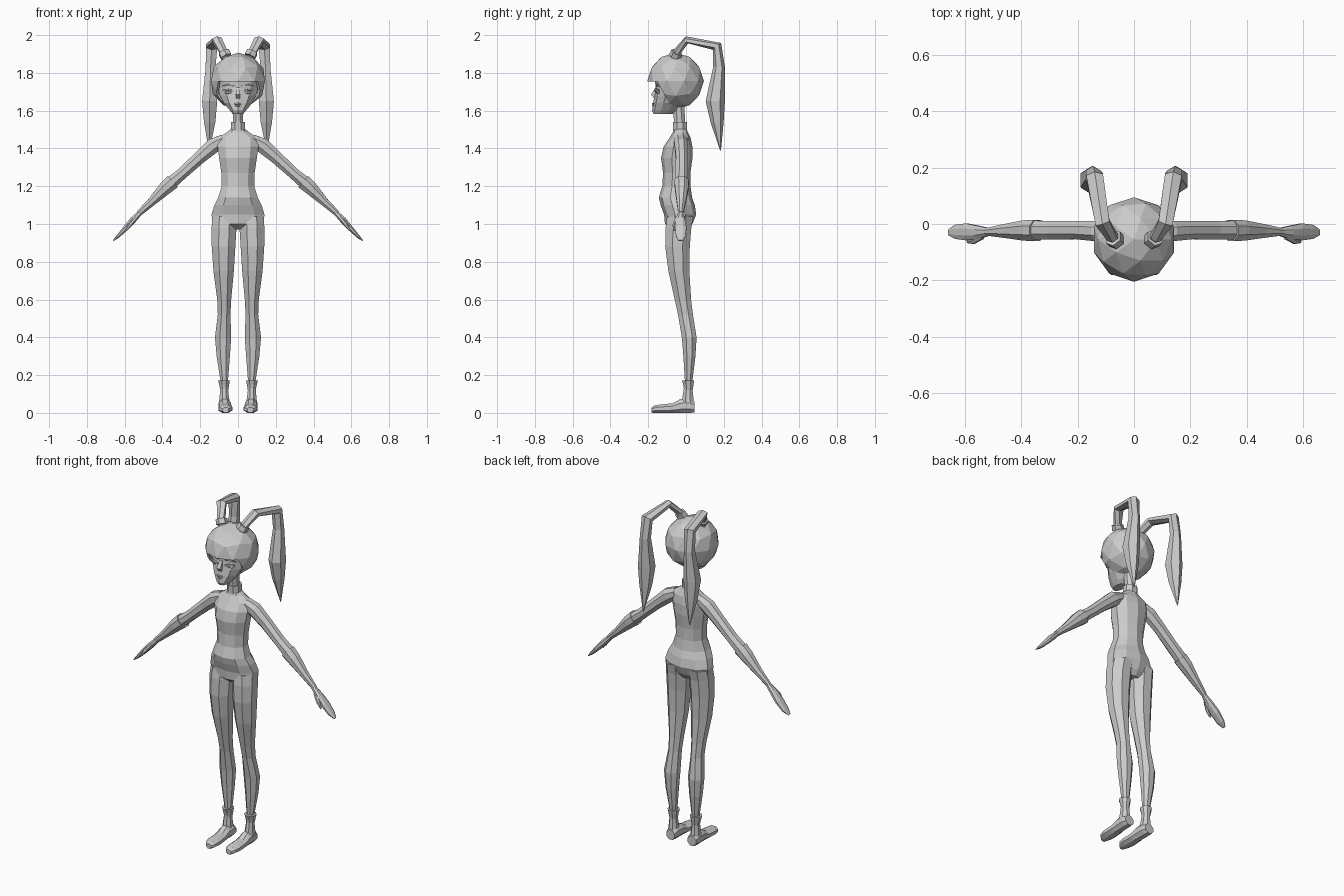
import bpy, bmesh, math
from mathutils import Vector

X, Y, Z = Vector((1, 0, 0)), Vector((0, 1, 0)), Vector((0, 0, 1))
grey = bpy.data.materials.new("plain grey")
grey.diffuse_color = (0.6, 0.6, 0.6, 1)


def finish(name, bm):
    bmesh.ops.recalc_face_normals(bm, faces=bm.faces)
    me = bpy.data.meshes.new(name)
    bm.to_mesh(me)
    bm.free()
    me.materials.append(grey)
    ob = bpy.data.objects.new(name, me)
    bpy.context.collection.objects.link(ob)
    return ob


def tube(name, pts, ref, n=8, axis=None, floor=False):
    """Loft rings (x, y, z, radius along ref, other radius) along a path."""
    bm = bmesh.new()
    k = 1 / math.cos(math.pi / n)
    cs = [Vector(p[:3]) for p in pts]
    rings = []
    for i, p in enumerate(pts):
        if axis:
            t = axis
        else:
            a = cs[i] - cs[i - 1] if i else cs[1] - cs[0]
            b = cs[i + 1] - cs[i] if i < len(cs) - 1 else a
            t = (a.normalized() + b.normalized()).normalized()
        u = (ref - t * ref.dot(t)).normalized()
        v = t.cross(u)
        ring = []
        for j in range(n):
            q = 2 * math.pi * (j + 0.5) / n
            co = cs[i] + u * math.cos(q) * p[3] * k + v * math.sin(q) * p[4] * k
            if floor:
                co.z = max(co.z, 0)
            ring.append(bm.verts.new(co))
        rings.append(ring)
    for r, s in zip(rings, rings[1:]):
        for j in range(n):
            bm.faces.new((r[j], r[(j + 1) % n], s[(j + 1) % n], s[j]))
    bm.faces.new(rings[0])
    bm.faces.new(rings[-1])
    return finish(name, bm)


def column(name, rows, n=8):
    """Upright loft from rows of (z, x min, x max, y min, y max)."""
    pts = [((a + b) / 2, (c + d) / 2, z, (b - a) / 2, (d - c) / 2) for z, a, b, c, d in rows]
    return tube(name, pts, X, n, Z)


def blob(name, loc, size, sub=1):
    bm = bmesh.new()
    bmesh.ops.create_icosphere(bm, subdivisions=sub, radius=1)
    for v in bm.verts:
        v.co = Vector(loc) + Vector([a * b for a, b in zip(v.co, size)])
    return finish(name, bm)


# torso from crotch to neck base
column("torso", [(z, -w, w, a, b) for z, w, a, b in [
    (0.97, .06, -.07, .01), (1.0, .135, -.108, .03), (1.05, .14, -.112, .05),
    (1.1, .125, -.13, .042), (1.14, .105, -.14, .028), (1.2, .086, -.122, .02),
    (1.27, .088, -.118, .02), (1.35, .1, -.128, .03), (1.41, .108, -.115, .03),
    (1.455, .105, -.085, .022), (1.485, .06, -.068, .008), (1.505, .036, -.065, .002)]], 10)

# neck and collar
column("neck", [(1.48, -.03, .03, -.066, .0), (1.55, -.027, .027, -.064, -.005),
                (1.66, -.03, .03, -.075, -.01)])
column("collar", [(1.495, -.038, .038, -.07, .006), (1.54, -.038, .038, -.07, .006)])

# face tapering to the chin
column("face", [(1.582, -.026, .026, -.168, -.075), (1.6, -.042, .042, -.176, -.045),
                (1.64, -.075, .075, -.17, -.02), (1.68, -.095, .095, -.163, 0),
                (1.72, -.105, .105, -.157, .02), (1.78, -.11, .11, -.16, .03)], 10)
tube("nose", [(0, -.152, 1.725, .008, .006), (0, -.172, 1.685, .012, .014),
              (0, -.163, 1.668, .01, .006)], X, 4)
blob("upper_lip", (0, -.17, 1.637), (.024, .012, .006))
blob("lower_lip", (0, -.17, 1.627), (.019, .012, .006))

# faceted hair cap with an opening cut for the face
bm = bmesh.new()
bmesh.ops.create_icosphere(bm, subdivisions=2, radius=.15)
for v in bm.verts:
    v.co += Vector((0, -.055, 1.757))
brow, slant = 1.755, Vector((0, 1, .55)).normalized()
edge = Vector((0, -.15, 1.75))
for co, no, cut in [((0, 0, 1.62), Z, True), ((0, 0, brow), Z, False), (edge, slant, False)]:
    bmesh.ops.bisect_plane(bm, geom=bm.verts[:] + bm.edges[:] + bm.faces[:],
                           plane_co=co, plane_no=no, clear_inner=cut)
gone = [f for f in bm.faces if f.calc_center_median().z < brow
        and (f.calc_center_median() - edge).dot(slant) < 0]
bmesh.ops.delete(bm, geom=gone, context='FACES')
cap = finish("hair_cap", bm)
mod = cap.modifiers.new("thickness", 'SOLIDIFY')
mod.thickness, mod.offset = .014, -1

for side, s in (("left", 1), ("right", -1)):
    def sx(rows):
        return [(s * r[0],) + tuple(r[1:]) for r in rows]

    # eyes, lids and brows
    blob(side + "_eye", (s * .05, -.145, 1.697), (.025, .016, .012))
    tube(side + "_eyelid", sx([(.022, -.158, 1.7, .004, .004), (.05, -.162, 1.712, .006, .005),
                               (.08, -.145, 1.708, .004, .004)]), Y, 4)
    tube(side + "_eyebrow", sx([(.02, -.158, 1.73, .004, .003), (.055, -.154, 1.739, .004, .004),
                                (.085, -.138, 1.73, .003, .002)]), Y, 4)

    # ponytail and its band
    tube(side + "_ponytail", sx([
        (.062, -.058, 1.875, .02, .018), (.078, -.045, 1.915, .02, .018),
        (.112, .005, 1.975, .026, .017), (.14, .165, 1.94, .03, .024),
        (.145, .175, 1.83, .026, .027), (.15, .155, 1.65, .04, .044),
        (.15, .165, 1.54, .03, .03), (.153, .183, 1.39, .002, .002)]), X, 6)
    tube(side + "_hair_band", sx([(.062, -.06, 1.885, .028, .028),
                                  (.075, -.048, 1.91, .028, .028)]), X, 6)

    # arm, sleeve cuff, hand and thumb
    tube(side + "_upper_arm", sx([
        (.075, -.03, 1.445, .035, .03), (.13, -.025, 1.415, .036, .04),
        (.2, -.022, 1.355, .032, .034), (.29, -.022, 1.272, .033, .03),
        (.37, -.022, 1.205, .034, .034)]), Y)
    tube(side + "_forearm", sx([
        (.345, -.023, 1.225, .038, .04), (.385, -.023, 1.19, .036, .036),
        (.46, -.025, 1.115, .024, .022), (.525, -.028, 1.055, .013, .015)]), Y)
    tube(side + "_hand", sx([
        (.515, -.028, 1.062, .013, .013), (.555, -.03, 1.022, .024, .017),
        (.595, -.028, .978, .03, .014), (.635, -.028, .935, .025, .009),
        (.66, -.03, .912, .01, .003)]), Y)
    tube(side + "_thumb", sx([(.54, -.045, 1.035, .009, .009), (.572, -.062, .995, .009, .009),
                              (.592, -.064, .965, .004, .004)]), Y, 6)

    # leg, ankle cuff and foot
    def limb(name, rows):
        column(name, [(z, min(s * a, s * b), max(s * a, s * b), c, d) for z, a, b, c, d in rows])
    limb(side + "_leg", [
        (1.04, .008, .135, -.1, .04), (.98, .008, .14, -.108, .028), (.88, .014, .139, -.11, .02),
        (.75, .022, .13, -.093, .018), (.6, .036, .11, -.06, .027), (.52, .04, .107, -.042, .037),
        (.4, .036, .122, -.022, .056), (.3, .043, .113, -.014, .05), (.17, .053, .093, -.006, .034)])
    limb(side + "_ankle_cuff", [(.172, .043, .105, -.022, .043), (.15, .047, .1, -.015, .04),
                                (.12, .052, .094, -.01, .035)])
    limb(side + "_ankle", [(.14, .054, .092, -.01, .034), (.1, .05, .096, -.016, .037),
                           (.04, .042, .102, -.025, .043)])
    tube(side + "_foot", sx([
        (.07, .046, .03, .027, .028), (.07, .02, .036, .033, .04), (.069, -.03, .035, .032, .038),
        (.068, -.07, .025, .034, .026), (.067, -.13, .022, .037, .023),
        (.066, -.165, .02, .03, .02), (.065, -.182, .015, .016, .014)]), X, 8, -Y, True)
